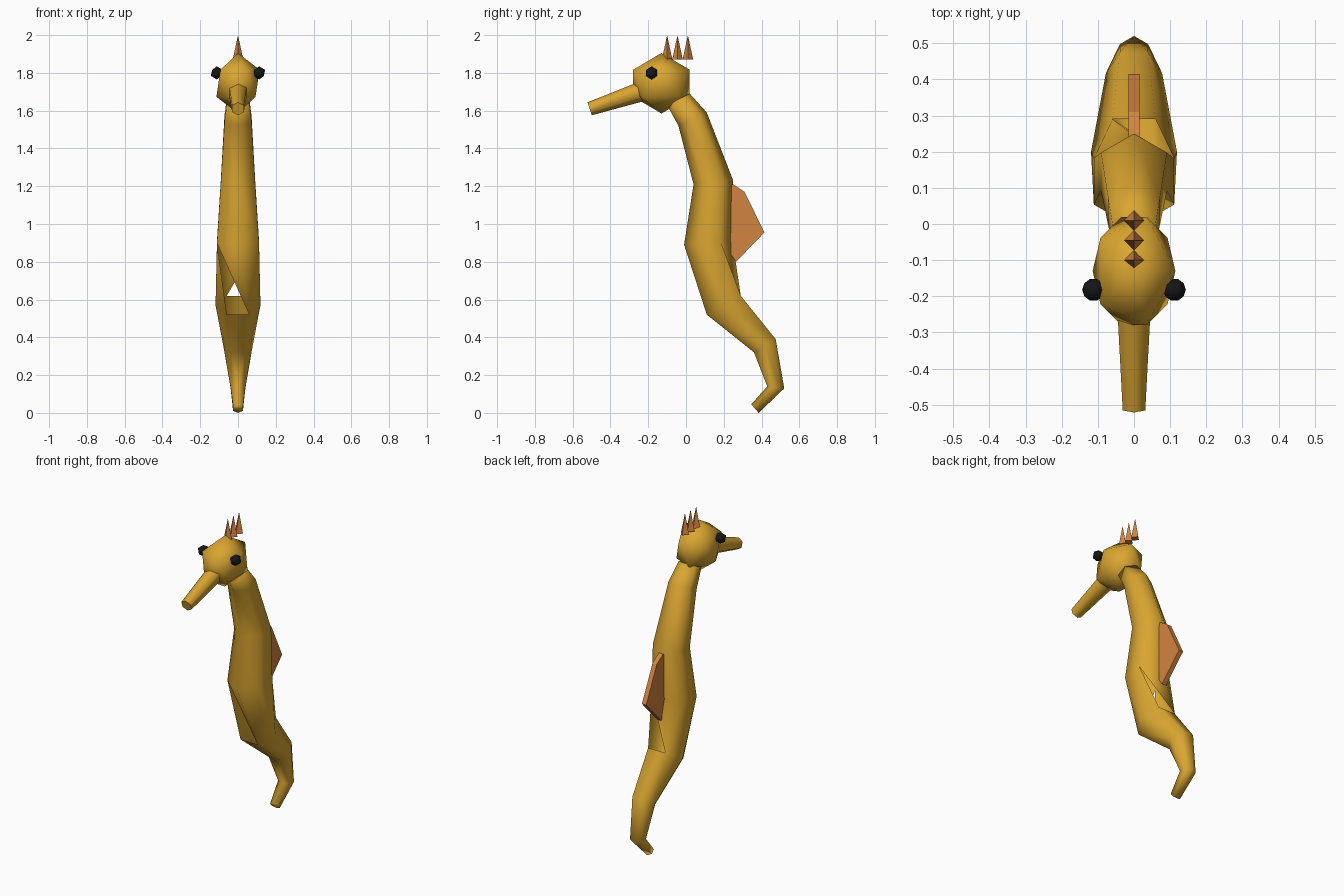
import bpy, bmesh
from math import sin, cos, radians
from mathutils import Vector, Matrix

cube = bpy.data.objects.get("Cube")
if cube:
    bpy.data.objects.remove(cube, do_unlink=True)


def material(name, colour, rough=0.6):
    m = bpy.data.materials.new(name)
    m.use_nodes = True
    m.diffuse_color = (*colour, 1)
    bsdf = m.node_tree.nodes["Principled BSDF"]
    bsdf.inputs["Base Color"].default_value = (*colour, 1)
    bsdf.inputs["Roughness"].default_value = rough
    return m


GOLD = material("golden skin", (0.70, 0.38, 0.03))
ORANGE = material("orange fin", (0.64, 0.23, 0.05))
BLACK = material("black eye", (0.008, 0.008, 0.008))


def finish(bm, name, mat, smooth=False):
    bmesh.ops.recalc_face_normals(bm, faces=bm.faces)
    for f in bm.faces:
        f.smooth = smooth
    mesh = bpy.data.meshes.new(name)
    bm.to_mesh(mesh)
    bm.free()
    mesh.materials.append(mat)
    obj = bpy.data.objects.new(name, mesh)
    bpy.context.collection.objects.link(obj)
    return obj


def ball(name, mat, centre, radius, scale=(1, 1, 1), smooth=True):
    bm = bmesh.new()
    bmesh.ops.create_icosphere(bm, subdivisions=1, radius=radius)
    bmesh.ops.scale(bm, verts=bm.verts, vec=scale)
    bmesh.ops.translate(bm, verts=bm.verts, vec=centre)
    return finish(bm, name, mat, smooth)


def cone(name, mat, start, end, r1, r2, sides, smooth=False):
    start, end = Vector(start), Vector(end)
    axis = end - start
    bm = bmesh.new()
    bmesh.ops.create_cone(bm, cap_ends=True, segments=sides, radius1=r1,
                          radius2=r2, depth=axis.length)
    turn = axis.to_track_quat('Z', 'Y').to_matrix().to_4x4()
    bmesh.ops.transform(bm, verts=bm.verts,
                        matrix=Matrix.Translation((start + end) / 2) @ turn)
    return finish(bm, name, mat, smooth)


# Body: six-sided rings given by belly point, back point and turn
RINGS = [
    ((-0.10, 1.63), (0.02, 1.69), 30),
    ((-0.04, 1.52), (0.11, 1.59), 30),
    ((0.04, 1.21), (0.25, 1.23), 30),
    ((-0.01, 0.89), (0.245, 0.92), 30),
    ((0.11, 0.52), (0.29, 0.62), 60),
    ((0.36, 0.32), (0.475, 0.39), 60),
    ((0.43, 0.14), (0.52, 0.13), 30),
    ((0.345, 0.045), (0.385, 0.0), 30),
]
bm = bmesh.new()
rings = []
for belly, back, turn in RINGS:
    belly, back = Vector((0, *belly)), Vector((0, *back))
    centre, depth = (belly + back) / 2, (back - belly) / 2
    if turn == 60:
        depth /= cos(radians(30))
    ring = []
    for k in range(6):
        a = radians(turn + 60 * k)
        side = Vector((depth.length * cos(a), 0, 0))
        ring.append(bm.verts.new(centre + side + depth * sin(a)))
    rings.append(ring)
for i, (upper, lower) in enumerate(zip(rings, rings[1:])):
    for k in range(6):
        n = (k + 1) % 6
        if RINGS[i][2] == RINGS[i + 1][2]:
            bm.faces.new((upper[k], upper[n], lower[n], lower[k]))
        elif i == 3 and k in (0, 3):
            # open notches in the twisted waist
            bm.faces.new((upper[k], upper[n], lower[n]))
        elif i == 3:
            bm.faces.new((upper[k], upper[n], lower[k]))
            bm.faces.new((upper[n], lower[n], lower[k]))
        else:
            bm.faces.new((upper[k], upper[n], lower[n]))
            bm.faces.new((upper[k], lower[n], lower[k]))
bm.faces.new(rings[0])
bm.faces.new(rings[-1])
finish(bm, "body_and_tail", GOLD, True)

# Head, snout and eyes
ball("head", GOLD, (0, -0.13, 1.745), 0.16, (0.8, 1.1, 1))
snout = cone("snout", GOLD, (0, -0.18, 1.72), (0, -0.51, 1.61), 0.056, 0.036, 6, True)
for side, x in (("left", 0.112), ("right", -0.112)):
    ball(side + "_eye", BLACK, (x, -0.182, 1.80), 0.035)

# Crest of three spikes
for i in range(3):
    y = -0.10 + 0.055 * i
    cone("crest_spike_%d" % (i + 1), ORANGE, (0, y, 1.87), (0, y, 2.0), 0.028, 0, 4)

# Back fin: a thin slab
bm = bmesh.new()
outline = [(0.20, 1.21), (0.25, 1.21), (0.31, 1.17), (0.415, 0.955), (0.265, 0.80), (0.23, 0.85)]
face = bm.faces.new([bm.verts.new((-0.015, y, z)) for y, z in outline])
extruded = bmesh.ops.extrude_face_region(bm, geom=[face])["geom"]
moved = [v for v in extruded if isinstance(v, bmesh.types.BMVert)]
bmesh.ops.translate(bm, verts=moved, vec=(0.03, 0, 0))
finish(bm, "back_fin", ORANGE)

# Keep the snout rim crisp
bpy.ops.object.select_all(action='DESELECT')
snout.select_set(True)
bpy.context.view_layer.objects.active = snout
bpy.ops.object.shade_smooth_by_angle(angle=radians(65))
